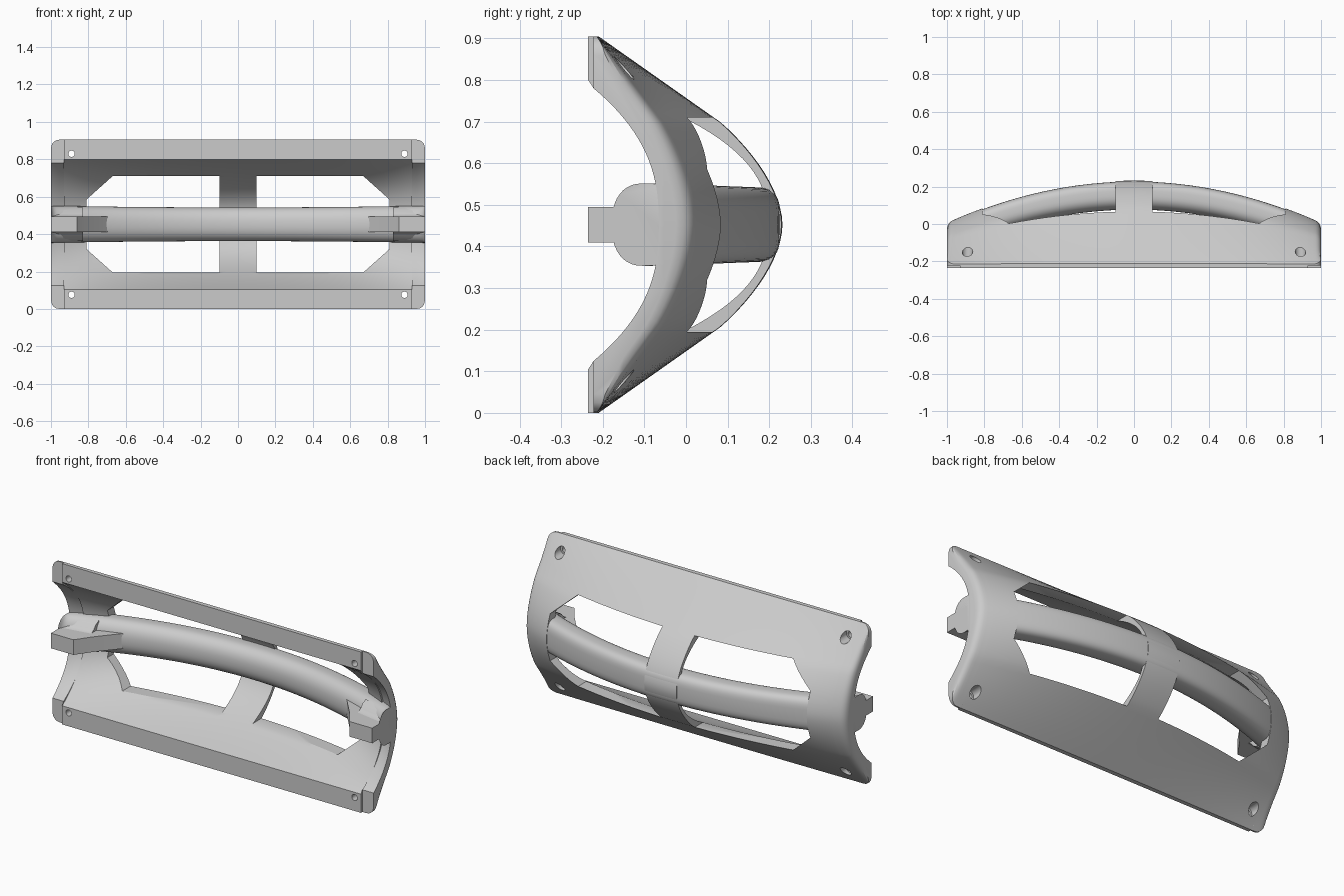
import bpy, bmesh, math

cube = bpy.data.objects.get("Cube")
if cube:
    bpy.data.objects.remove(cube)

MID = 0.4525      # height of the symmetry plane
FRONT = -0.235

grey = bpy.data.materials.new("light_grey")
grey.use_nodes = True
grey.diffuse_color = (0.6, 0.6, 0.6, 1)
grey.node_tree.nodes["Principled BSDF"].inputs["Base Color"].default_value = (0.6, 0.6, 0.6, 1)


def make_object(name, bm):
    bmesh.ops.recalc_face_normals(bm, faces=bm.faces)
    mesh = bpy.data.meshes.new(name)
    bm.to_mesh(mesh)
    bm.free()
    mesh.materials.append(grey)
    obj = bpy.data.objects.new(name, mesh)
    bpy.context.collection.objects.link(obj)
    return obj


def loft(name, sections):
    """Skin a list of closed sections and cap both ends."""
    bm = bmesh.new()
    rings = [[bm.verts.new(p) for p in s] for s in sections]
    for a, b in zip(rings, rings[1:]):
        for i in range(len(a)):
            j = (i + 1) % len(a)
            bm.faces.new((a[i], a[j], b[j], b[i]))
    bm.faces.new(rings[0])
    bm.faces.new(rings[-1])
    return make_object(name, bm)


def prism(name, outline, place):
    """Extrude a 2D outline between two placed copies."""
    return loft(name, [[place(u, v, end) for u, v in outline] for end in (0, 1)])


def round_off(x, radius):
    """Quarter-round setback close to the two ends."""
    d = max(0, abs(x) - (1 - radius))
    return radius - math.sqrt(max(0, radius ** 2 - d ** 2))


def outer_y(x, h):
    depth = min(0.452 - 0.442 * (abs(h) / MID) ** 1.8, 0.01 + 1.42 * (MID - abs(h)))
    depth *= 1 - 0.5 * x * x
    return -0.22 + depth - round_off(x, 0.03) * min(1, depth / 0.1)


def shell_section(x):
    corner = abs(x) > 0.93
    top = MID - round_off(x, 0.045)
    lip = 0.3275 if corner else 0.3475
    front = FRONT + (0.013 if corner else 0)
    n = 44
    pts = [(x, front, MID - top)]
    for i in range(n + 1):
        h = top * (2 * i / n - 1)
        pts.append((x, max(outer_y(x, h), front + 0.008), MID + h))
    pts.append((x, front, MID + top))
    for i in range(n + 1):
        s = 1 - 2 * i / n
        y = front + 0.435 * (1 - abs(s) ** 2.5) * (1 - 0.64 * x * x)
        pts.append((x, y, MID + lip * s))
    return pts


def bar_section(x):
    back = outer_y(x, 0) - 0.005
    tall = 0.09 + 0.009 * x * x
    pts = []
    for i in range(40):
        a = 2 * math.pi * i / 40
        c, s = math.cos(a), math.sin(a)
        power = 2 / (3.5 if c > 0 else 2.3)
        pts.append((x, back - 0.075 + math.copysign(abs(c) ** power, c) * 0.075,
                    MID + math.copysign(abs(s) ** power, s) * tall))
    return pts


# Sample positions along the length, denser at the rounded ends
half = [0.06 * i for i in range(1, 16)] + [0.9299, 0.9301, 0.955, 0.97, 0.98, 0.988, 0.995, 1]
stations = [-x for x in reversed(half)] + [0] + half

# Curved shell
shell = loft("curved_shell", [shell_section(x) for x in stations])

# Window and screw hole cutters
cutters = []
window = [(0.1, 0.71), (0.67, 0.71), (0.81, 0.585), (0.81, 0.32), (0.67, 0.195), (0.1, 0.195)]
disc = [(math.cos(k * math.pi / 12), math.sin(k * math.pi / 12)) for k in range(24)]
for side in (-1, 1):
    cutters.append(prism("window_cutter", window,
                         lambda u, v, e: (side * u, -0.5 + e, v)))
    for z in (MID - 0.377, MID + 0.377):
        for radius, start in ((0.017, -0.5), (0.028, -0.195)):
            cutters.append(prism("hole_cutter", disc,
                                 lambda u, v, e: (side * 0.89 + u * radius, start + 0.7 * e, z + v * radius)))

bpy.context.view_layer.objects.active = shell
for cutter in cutters:
    cutter.hide_render = True
    mod = shell.modifiers.new("cut", 'BOOLEAN')
    mod.operation = 'DIFFERENCE'
    mod.solver = 'EXACT'
    mod.object = cutter
    bpy.ops.object.modifier_apply(modifier=mod.name)
    bpy.data.objects.remove(cutter)

# Rounded bar along the middle
bar = loft("middle_bar", [bar_section(x) for x in stations])

# Mounting tabs with a flared root
parts = [shell, bar]
tab_plan = [(1, FRONT), (0.86, FRONT), (0.8, -0.15), (0.69, -0.02), (0.8, -0.04), (1, -0.08)]
flare = [(-0.155, 0.042), (-0.14, 0.045), (-0.125, 0.056), (-0.11, 0.075), (-0.08, 0.09)]
for side, label in ((-1, "right"), (1, "left")):
    parts.append(prism(label + "_tab", tab_plan,
                       lambda u, v, e: (side * u, v, MID + (0.0425 if e else -0.0425))))
    outline = flare + [(y, -h) for y, h in reversed(flare)]
    parts.append(prism(label + "_tab_root", outline,
                       lambda u, v, e: (side * (1 - 0.17 * e), u + 0.03 * e, MID + v)))

# Smooth shading with sharp edges kept
bpy.ops.object.select_all(action='DESELECT')
for obj in parts:
    obj.select_set(True)
bpy.context.view_layer.objects.active = shell
bpy.ops.object.shade_smooth_by_angle(angle=math.radians(30))
